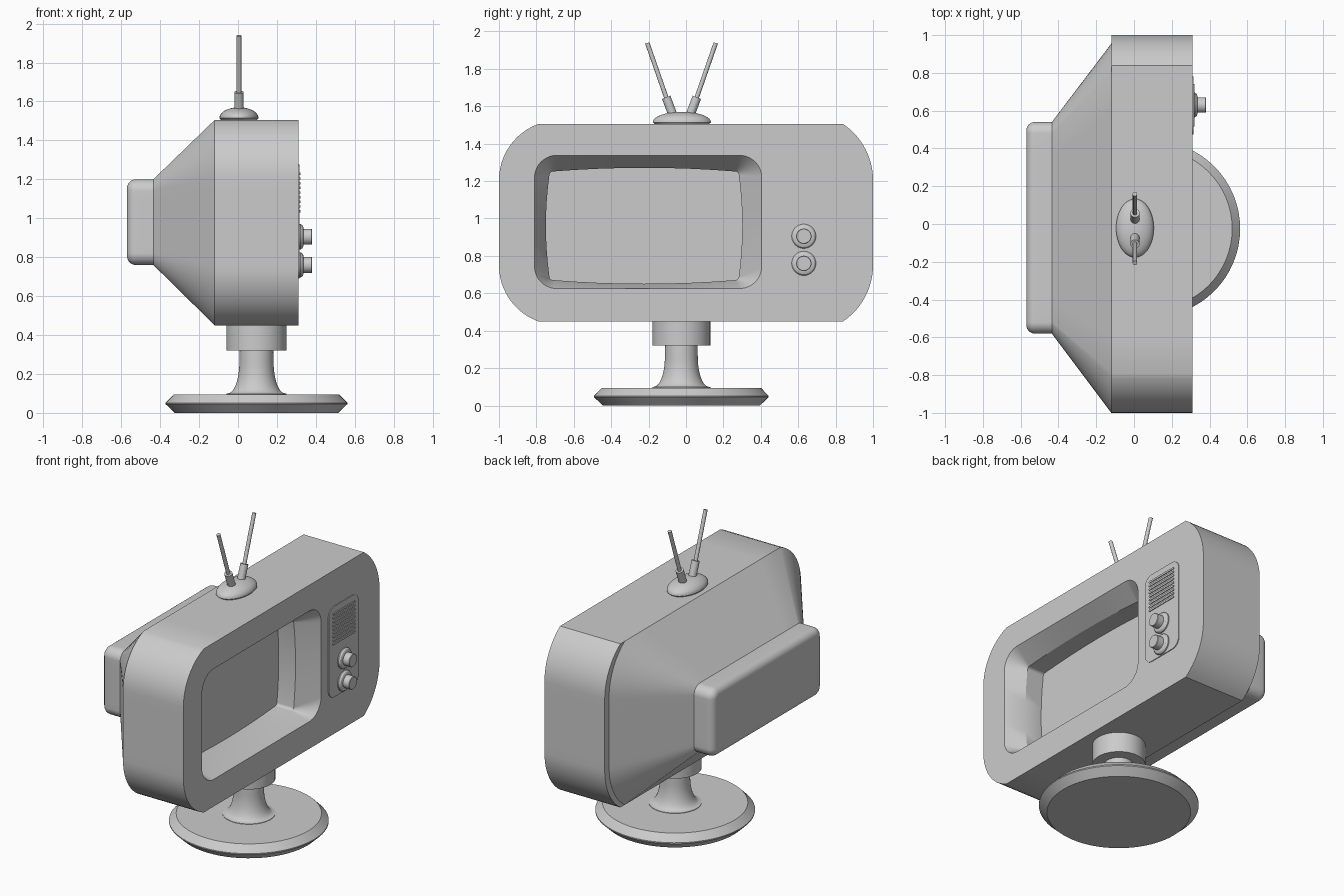
import bpy, bmesh
from math import sin, cos, pi, asin, radians
from mathutils import Vector, Matrix

if "Cube" in bpy.data.objects:
    bpy.data.objects.remove(bpy.data.objects["Cube"], do_unlink=True)

grey = bpy.data.materials.new("plain_grey")
grey.use_nodes = True
grey.diffuse_color = (0.6, 0.6, 0.6, 1)
grey.node_tree.nodes["Principled BSDF"].inputs["Base Color"].default_value = (0.6, 0.6, 0.6, 1)


def finish(name, bm, angle=30):
    bmesh.ops.recalc_face_normals(bm, faces=bm.faces)
    mesh = bpy.data.meshes.new(name)
    bm.to_mesh(mesh)
    bm.free()
    mesh.materials.append(grey)
    obj = bpy.data.objects.new(name, mesh)
    bpy.context.collection.objects.link(obj)
    bpy.ops.object.select_all(action='DESELECT')
    obj.select_set(True)
    bpy.context.view_layer.objects.active = obj
    bpy.ops.object.shade_smooth_by_angle(angle=radians(angle))
    return obj


def ring(x, y0, y1, z0, z1, left, right, dz, bulge=0, steps=12, side=8):
    """Rounded outline at depth x; corner arcs are tangent to the upright sides."""
    yc, zc, hy, hz = (y0 + y1) / 2, (z0 + z1) / 2, (y1 - y0) / 2, (z1 - z0) / 2
    pts = []
    for sy, sz in ((1, 1), (-1, 1), (-1, -1), (1, -1)):
        d = right if sy > 0 else left
        r = (d * d + dz * dz) / (2 * d)
        end = asin(min(1, dz / r))
        arc = [(yc + sy * (hy - r + r * cos(end * i / steps)),
                zc + sz * (hz - dz + r * sin(end * i / steps))) for i in range(steps + 1)]
        pts += arc if sy * sz > 0 else arc[::-1]
    # extra points along the straight sides so that they can bow outwards
    full, n = [], steps + 1
    for c in range(4):
        full += pts[c * n:(c + 1) * n]
        a, b = Vector(pts[c * n + steps]), Vector(pts[(c + 1) * n % len(pts)])
        full += [tuple(a.lerp(b, k / side)) for k in range(1, side)]
    out = []
    for y, z in full:
        u, v = (y - yc) / hy, (z - zc) / hz
        out.append((x, y + bulge * u * (1 - v * v), z + bulge * v * (1 - u * u)))
    return out


def loft(name, rings, cap_start=True, cap_end=True, angle=30):
    bm = bmesh.new()
    loops = [[bm.verts.new(p) for p in r] for r in rings]
    for a, b in zip(loops, loops[1:]):
        for i in range(len(a)):
            j = (i + 1) % len(a)
            bm.faces.new((a[i], a[j], b[j], b[i]))
    if cap_start:
        bm.faces.new(loops[0])
    if cap_end:
        bm.faces.new(loops[-1])
    return finish(name, bm, angle)


def lathe(name, profile, place, axis=(0, 0, 1), stretch=(1, 1, 1), segments=48):
    """Turn (radius, height) points around an axis and move them into place."""
    turn = Matrix.Translation(place) @ Vector(axis).to_track_quat('Z', 'Y').to_matrix().to_4x4()
    turn = turn @ Matrix.Diagonal((*stretch, 1))
    rings = [[turn @ Vector((r * cos(2 * pi * i / segments), r * sin(2 * pi * i / segments), h))
              for i in range(segments)] for r, h in profile]
    return loft(name, rings)


def rod(name, start, end, radius):
    span = Vector(end) - Vector(start)
    return lathe(name, [(radius, 0), (radius, span.length)], start, span, segments=20)


# Cabinet with its sunken screen
outline = (-1, 1, 0.45, 1.505, 0.21, 0.16, 0.3)
tube = (-0.728, 0.28, 0.672, 1.25, 0.015, 0.015, 0.015, 0.021)
loft("cabinet", [
    ring(-0.12, *outline),
    ring(0.31, *outline),
    ring(0.31, -0.81, 0.405, 0.625, 1.338, 0.12, 0.12, 0.12),
    ring(0.2, *tube),
    ring(0.08, *tube)], cap_end=False)
loft("screen", [ring(0.075, *tube), ring(0.08, *tube)])

# Tapered rear housing and the rounded box behind it
loft("rear_housing", [
    ring(-0.12, -1, 0.955, 0.45, 1.505, 0.21, 0.16, 0.3),
    ring(-0.435, -0.58, 0.54, 0.76, 1.2, 0.06, 0.06, 0.06)])
box = [ring(-0.43, -0.58, 0.54, 0.76, 1.2, 0.06, 0.06, 0.06)]
for i in range(7):
    a = pi / 2 * i / 6
    s = 0.045 * (1 - cos(a))
    box.append(ring(-0.525 - 0.045 * sin(a), -0.58 + s, 0.54 - s, 0.76 + s, 1.2 - s,
                    0.06 - s, 0.06 - s, 0.06 - s))
loft("rear_box", box)

# Control panel, speaker slats and knobs
loft("control_panel", [ring(x, 0.475, 0.78, 0.69, 1.275, 0.06, 0.06, 0.06) for x in (0.305, 0.315)])
for k in range(9):
    z = 1.03 + 0.024 * k
    loft("speaker_slat", [ring(x, 0.515, 0.74, z, z + 0.012, 0.005, 0.005, 0.005, steps=3)
                          for x in (0.31, 0.32)])
for z in (0.905, 0.76):
    lathe("knob_collar", [(0.065, 0), (0.065, 0.012), (0.058, 0.022), (0.046, 0.027)],
          (0.31, 0.63, z), (1, 0, 0))
    lathe("knob", [(0.041, 0), (0.041, 0.068), (0.038, 0.071)], (0.31, 0.63, z), (1, 0, 0))

# Stand
foot = (0.095, -0.025, 0)
lathe("stand_base", [(0.42, 0), (0.467, 0.045), (0.467, 0.052), (0.425, 0.095)], foot, segments=64)
flare = [(0.155, 0.09), (0.155, 0.098)]
for i in range(13):
    a = pi / 2 * i / 12
    flare.append((0.088 + 0.06 * (1 - sin(a)), 0.1 + 0.16 * (1 - cos(a))))
lathe("stand_stem", flare + [(0.086, 0.33)], foot)
lathe("stand_collar", [(0.155, 0.32), (0.155, 0.46)], foot)

# Aerial: oval dome with two splayed rods
dome = [(0.092, 0), (0.1, 0.01)]
dome += [(0.1 * cos(pi / 2 * i / 10), 0.012 + 0.054 * sin(pi / 2 * i / 10)) for i in range(1, 10)]
lathe("aerial_dome", dome + [(0.004, 0.066)], (0.005, -0.022, 1.504), stretch=(1, 1.55, 1))
for side, name in ((1, "left"), (-1, "right")):
    low, mid, top = [(0.005, -0.024 + side * y, z)
                     for y, z in ((0.045, 1.55), (0.082, 1.648), (0.183, 1.938))]
    rod(name + "_aerial_sleeve", low, mid, 0.024)
    rod(name + "_aerial_rod", mid, top, 0.012)
